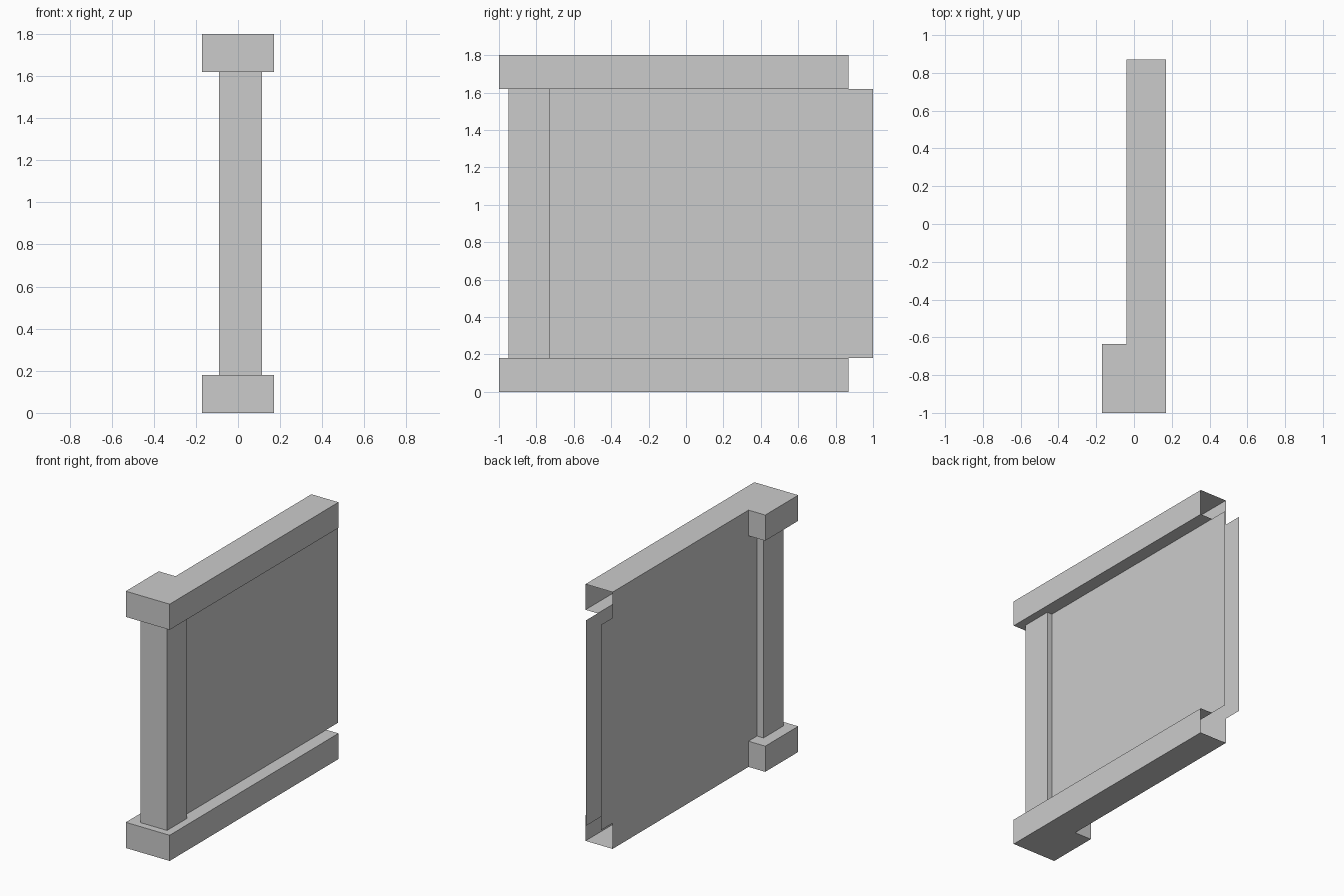
import bpy, bmesh

if "Cube" in bpy.data.objects:
    bpy.data.objects.remove(bpy.data.objects["Cube"])

XB, XF = -0.04, 0.076        # back and front faces of the hollow wall panel
Z0, Z1, H = 0.18, 1.62, 1.80  # rail top, upper rail underside, total height
MID = H / 2


def make(name, faces, mirror=False):
    """Build an object from polygons; origin at mid height for mirroring."""
    bm = bmesh.new()
    for f in faces:
        bm.faces.new([bm.verts.new((x, y, z - MID)) for x, y, z in f])
    bmesh.ops.remove_doubles(bm, verts=bm.verts, dist=1e-4)
    me = bpy.data.meshes.new(name)
    bm.to_mesh(me)
    bm.free()
    ob = bpy.data.objects.new(name, me)
    ob.location.z = MID
    bpy.context.collection.objects.link(ob)
    if mirror:
        mod = ob.modifiers.new("mirror", 'MIRROR')
        mod.use_axis = (False, False, True)
    return ob


def walls(outline, z0, z1, skip=()):
    """Side walls of a counter-clockwise outline, leaving some edges open."""
    out = []
    for i, (a, b) in enumerate(zip(outline, outline[1:] + outline[:1])):
        if i not in skip:
            out.append([(*a, z0), (*b, z0), (*b, z1), (*a, z1)])
    return out


# bottom and top rails: L-shaped, open at the back end, mirrored vertically
rail = [(-0.17, -1), (0.17, -1), (0.17, 0.87), (XB, 0.87),
        (XB, -0.635), (-0.17, -0.635)]
# ledge facing the panel, leaving the panel cavity open
ledge = [(-0.17, -1), (0.17, -1), (0.17, 0.87), (XF, 0.87),
         (XF, -0.73), (XB, -0.73), (XB, -0.635), (-0.17, -0.635)]
make("rails",
     walls(rail, 0, Z0, skip=(2,))
     + [[(x, y, 0) for x, y in reversed(rail)]]
     + [[(x, y, Z0) for x, y in ledge]],
     mirror=True)

# hollow wall panel: two sheets, open at the back end
panel = [(XB, -0.73), (XF, -0.73), (XF, 1.0), (XB, 1.0)]
make("wall_panel", walls(panel, Z0, Z1, skip=(0, 2)))

# corner post between the rails
post = [(-0.09, -0.95), (0.115, -0.95), (0.115, -0.73), (-0.09, -0.73)]
make("corner_post", walls(post, Z0, Z1))
